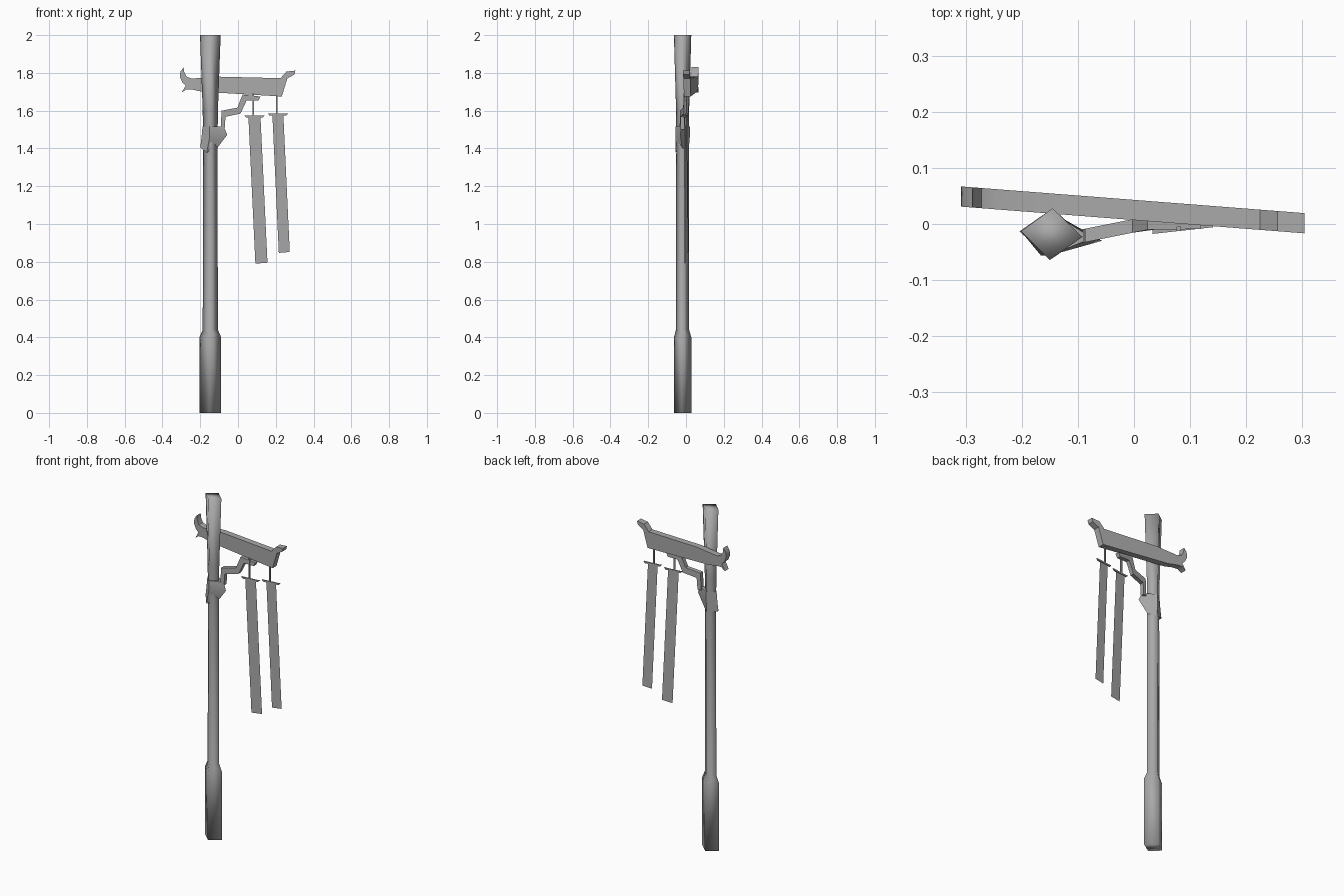
import bpy, bmesh, math
from mathutils import Vector

if "Cube" in bpy.data.objects:
    bpy.data.objects.remove(bpy.data.objects["Cube"])

grey = bpy.data.materials.new("weathered_grey")
grey.diffuse_color = (0.4, 0.4, 0.4, 1)
grey.use_nodes = True
grey.node_tree.nodes["Principled BSDF"].inputs["Base Color"].default_value = grey.diffuse_color


def finish(name, bm, angle=None):
    bmesh.ops.recalc_face_normals(bm, faces=bm.faces)
    me = bpy.data.meshes.new(name)
    bm.to_mesh(me)
    bm.free()
    me.materials.append(grey)
    ob = bpy.data.objects.new(name, me)
    bpy.context.collection.objects.link(ob)
    if angle:
        bpy.ops.object.select_all(action='DESELECT')
        ob.select_set(True)
        bpy.context.view_layer.objects.active = ob
        bpy.ops.object.shade_smooth_by_angle(angle=math.radians(angle))
    return ob


def loft(name, rings, angle=None):
    """Skin a stack of equal-sized rings and cap both ends."""
    bm = bmesh.new()
    vs = [[bm.verts.new(p) for p in r] for r in rings]
    n = len(vs[0])
    for a, b in zip(vs, vs[1:]):
        for i in range(n):
            j = (i + 1) % n
            bm.faces.new((a[i], a[j], b[j], b[i]))
    bm.faces.new(vs[0])
    bm.faces.new(vs[-1])
    return finish(name, bm, angle)


def slab(name, outline, y_of_x, thick, angle=None):
    """Extrude an x-z outline in depth along a slanted plan line."""
    rings = [[(x, y_of_x(x) + s * thick / 2, z) for x, z in outline] for s in (-1, 1)]
    return loft(name, rings, angle)


# Pole: skewed diamond section, thick foot, slim shaft, flared head
CX, CY = -0.147, -0.018
CORNERS = [(-0.057, 0.005), (0.002, 0.046), (0.058, -0.005), (-0.003, -0.046)]


def diamond(z, sx, sy):
    return [(CX + x * sx, CY + y * sy, z) for x, y in CORNERS]


loft("pole", [diamond(*r) for r in [
    (0, 1, 1), (0.40, 1, 1), (0.44, 0.70, 0.76), (1.40, 0.66, 0.73),
    (1.60, 0.70, 0.75), (2.0, 0.95, 1)]], 100)

# Collar: wrap with a raised spur on the bracket side
loft("collar", [
    [(-0.200, -0.015, 1.405), (-0.145, 0.014, 1.39), (-0.112, -0.02, 1.40), (-0.166, -0.056, 1.378)],
    [(-0.193, -0.015, 1.46), (-0.145, 0.020, 1.46), (-0.057, -0.03, 1.472), (-0.150, -0.056, 1.46)],
    [(-0.188, -0.015, 1.515), (-0.145, 0.020, 1.517), (-0.075, -0.025, 1.515), (-0.150, -0.056, 1.517)],
], 50)

# Crossbeam: curled tail on the left, raised beak on the right
slab("crossbeam", [
    (-0.288, 1.83), (-0.304, 1.808), (-0.308, 1.78), (-0.295, 1.75), (-0.277, 1.733),
    (-0.298, 1.696), (-0.275, 1.712), (-0.245, 1.712), (-0.187, 1.70), (0.232, 1.675),
    (0.261, 1.77), (0.298, 1.791), (0.304, 1.812), (0.256, 1.807), (0.225, 1.772),
    (-0.108, 1.78), (-0.245, 1.77), (-0.272, 1.78), (-0.284, 1.802)],
    lambda x: 0.025 - 0.0777 * x, 0.036, 40)

# Stepped bracket joining collar and beam
slab("bracket", [
    (-0.092, 1.50), (-0.087, 1.60), (-0.003, 1.616), (0.024, 1.685), (0.119, 1.675),
    (0.108, 1.653), (0.045, 1.653), (0.013, 1.584), (-0.066, 1.568), (-0.071, 1.50)],
    lambda x: -0.02 + 0.2 * (x + 0.085) if x < 0.03 else 0.003, 0.024)


# Hanging banners: rod, thin crossbar with raised ends, flat cloth
def banner_y(x):
    return -0.014 + 0.11 * (x - 0.03)


for tag, rod_x, top, left, right, foot, z_foot in [
        ("inner", 0.080, 1.568, 0.055, 0.119, 0.037, 0.79),
        ("outer", 0.204, 1.578, 0.182, 0.240, 0.034, 0.847)]:
    r = 0.004
    slab(tag + "_rod", [(rod_x - r, top), (rod_x - r, 1.69), (rod_x + r, 1.69), (rod_x + r, top)],
         banner_y, 2 * r)
    m = (left + right) / 2
    slab(tag + "_crossbar", [
        (m - 0.054, top + 0.007), (m - 0.045, top - 0.003), (m + 0.045, top - 0.003),
        (m + 0.054, top + 0.007), (m + 0.04, top + 0.006), (m - 0.04, top + 0.006)],
        banner_y, 0.008)
    bm = bmesh.new()
    bm.faces.new([bm.verts.new((x, banner_y(x), z)) for x, z in [
        (left, top), (left + foot, z_foot), (right + foot, z_foot + 0.005), (right, top)]])
    finish(tag + "_banner", bm)
